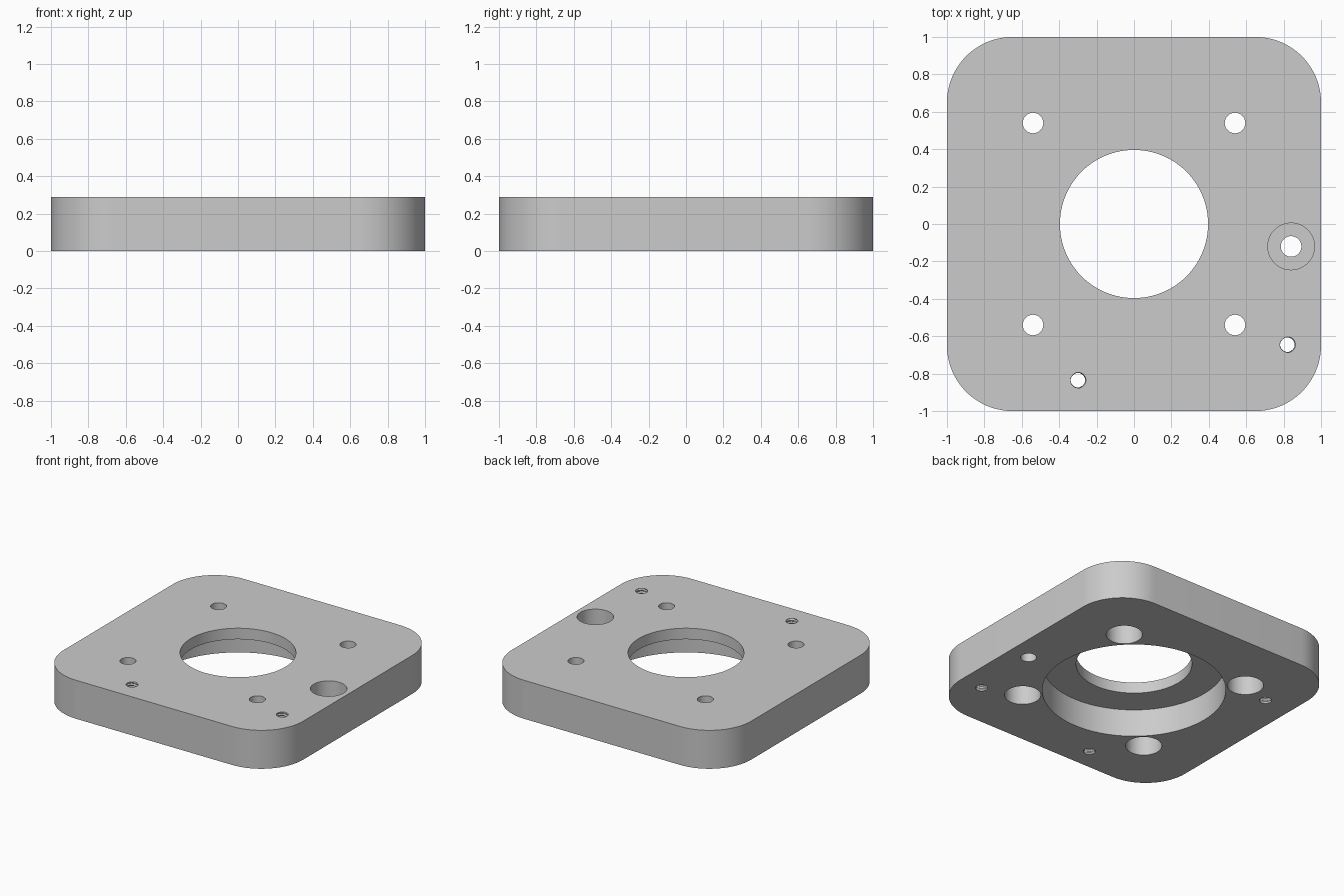
import bpy
import bmesh
from math import cos, sin, pi

H = 0.29          # plate thickness
OVER = 0.02       # how far cutters stick out

cube = bpy.data.objects.get("Cube")
if cube:
    bpy.data.objects.remove(cube, do_unlink=True)

grey = bpy.data.materials.new("metal_grey")
grey.use_nodes = True
grey.diffuse_color = (0.6, 0.6, 0.6, 1)
grey.node_tree.nodes["Principled BSDF"].inputs["Base Color"].default_value = (0.6, 0.6, 0.6, 1)


def stack(name, rings):
    """Closed solid from a stack of equal-length point rings, bottom to top."""
    bm = bmesh.new()
    loops = [[bm.verts.new(p) for p in ring] for ring in rings]
    n = len(loops[0])
    for low, high in zip(loops, loops[1:]):
        for i in range(n):
            j = (i + 1) % n
            bm.faces.new((low[i], low[j], high[j], high[i]))
    bm.faces.new(loops[0][::-1])
    bm.faces.new(loops[-1])
    bmesh.ops.recalc_face_normals(bm, faces=bm.faces)
    mesh = bpy.data.meshes.new(name)
    bm.to_mesh(mesh)
    bm.free()
    mesh.materials.append(grey)
    obj = bpy.data.objects.new(name, mesh)
    bpy.context.collection.objects.link(obj)
    return obj


def bore(name, x, y, profile, sides=48):
    """Turned cutter from (radius, z) steps."""
    return stack(name, [[(x + r * cos(2 * pi * i / sides), y + r * sin(2 * pi * i / sides), z)
                         for i in range(sides)] for r, z in profile])


def tapped(name, x, y, top, minor=0.038, depth=0.007, pitch=0.02, sides=24):
    """Cutter with a helical thread."""
    rings = []
    steps = int((top + 0.013) / (pitch / 4))
    for k in range(steps + 1):
        z = -0.013 + (top + 0.013) * k / steps
        ring = []
        for i in range(sides):
            phase = (z / pitch - i / sides) % 1
            r = minor + depth * (1 - abs(2 * phase - 1))
            a = 2 * pi * i / sides
            ring.append((x + r * cos(a), y + r * sin(a), z))
        rings.append(ring)
    return stack(name, rings)


def cut(target, cutter):
    cutter.hide_render = True
    mod = target.modifiers.new("cut", "BOOLEAN")
    mod.operation = "DIFFERENCE"
    mod.solver = "EXACT"
    mod.object = cutter
    bpy.ops.object.modifier_apply(modifier=mod.name)
    bpy.data.objects.remove(cutter, do_unlink=True)


# Rounded square plate
R, SEG = 0.35, 20
outline = []
for q, (sx, sy) in enumerate([(1, 1), (-1, 1), (-1, -1), (1, -1)]):
    for i in range(SEG + 1):
        a = (q + i / SEG) * pi / 2
        outline.append((sx * (1 - R) + R * cos(a), sy * (1 - R) + R * sin(a)))
plate = stack("mounting_plate", [[(x, y, z) for x, y in outline] for z in (0, H)])
bpy.context.view_layer.objects.active = plate
plate.select_set(True)

# Central bore with a wide recess underneath
cut(plate, bore("centre_bore", 0, 0,
                [(0.627, -OVER), (0.627, 0.207), (0.396, 0.207), (0.396, H + OVER)], 96))

# Four screw holes, counterbored from below
for sx in (-1, 1):
    for sy in (-1, 1):
        cut(plate, bore("screw_hole", sx * 0.54, sy * 0.54,
                        [(0.124, -OVER), (0.124, 0.175), (0.055, 0.175), (0.055, H + OVER)]))

# Side screw hole, counterbored from above
cut(plate, bore("side_screw_hole", 0.84, -0.12,
                [(0.055, -OVER), (0.055, 0.115), (0.125, 0.115), (0.125, H + OVER)]))

# Two tapped through holes and one blind hole in the underside
for x, y, top in ((-0.30, -0.835, H + 0.013), (0.82, -0.645, H + 0.013), (-0.776, 0.47, 0.2)):
    cut(plate, tapped("tapped_hole", x, y, top))

bpy.ops.object.shade_smooth_by_angle(angle=pi / 6)
